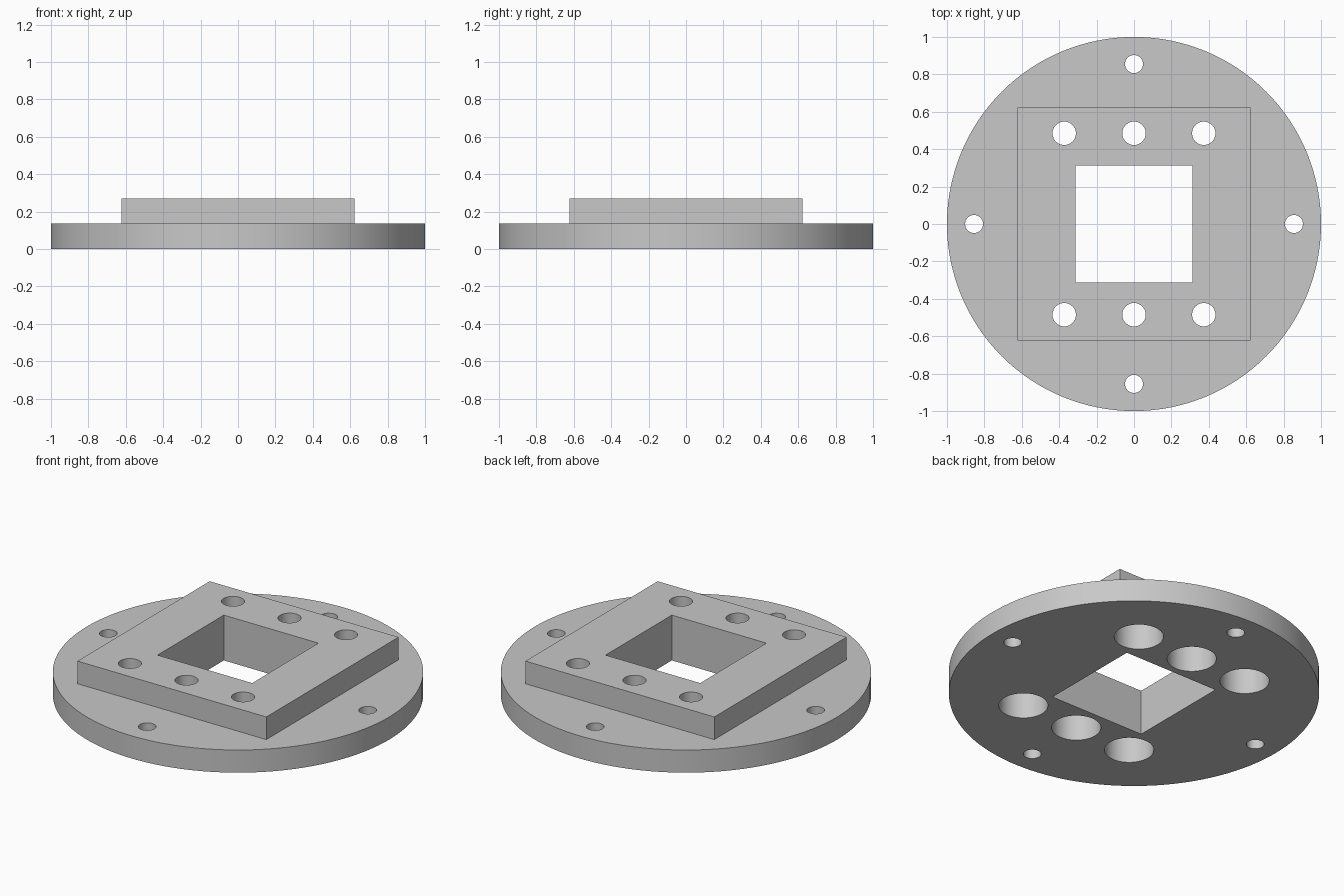
import bpy
import math

cube = bpy.data.objects.get("Cube")
if cube:
    bpy.data.objects.remove(cube, do_unlink=True)

FLANGE_H, TOTAL_H = 0.135, 0.27
BORE_DEPTH = 0.2

grey = bpy.data.materials.new("plain_grey")
grey.use_nodes = True
colour = (0.58, 0.58, 0.58, 1)
grey.diffuse_color = colour
grey.node_tree.nodes["Principled BSDF"].inputs["Base Color"].default_value = colour


def cylinder(name, radius, z0, z1, x=0, y=0, sides=64):
    bpy.ops.mesh.primitive_cylinder_add(
        vertices=sides, radius=radius, depth=z1 - z0, location=(x, y, (z0 + z1) / 2))
    bpy.context.object.name = name
    return bpy.context.object


def block(name, width, z0, z1):
    bpy.ops.mesh.primitive_cube_add(size=1, location=(0, 0, (z0 + z1) / 2))
    obj = bpy.context.object
    obj.name = name
    obj.scale = (width, width, z1 - z0)
    bpy.ops.object.transform_apply(location=False, rotation=False, scale=True)
    return obj


def combine(target, tool, operation):
    mod = target.modifiers.new(tool.name, 'BOOLEAN')
    mod.operation, mod.solver, mod.object = operation, 'EXACT', tool
    bpy.context.view_layer.objects.active = target
    bpy.ops.object.modifier_apply(modifier=mod.name)
    bpy.data.objects.remove(tool, do_unlink=True)


# Round flange with the raised square pad
plate = cylinder("flange_plate", 1, 0, FLANGE_H, sides=128)
plate.data.materials.append(grey)
combine(plate, block("square_pad", 1.245, FLANGE_H / 2, TOTAL_H), 'UNION')

# Square window through the middle
combine(plate, block("window_cutter", 0.624, -0.1, 0.4), 'DIFFERENCE')

# Four small holes around the rim
for i in range(4):
    a = i * math.pi / 2
    combine(plate, cylinder("rim_hole_cutter", 0.048, -0.1, 0.4,
                            0.855 * math.cos(a), 0.855 * math.sin(a)), 'DIFFERENCE')

# Two rows of three bolt holes, counterbored from below
for y in (-0.485, 0.485):
    for x in (-0.373, 0, 0.373):
        combine(plate, cylinder("bolt_hole_cutter", 0.0625, -0.1, 0.4, x, y), 'DIFFERENCE')
        combine(plate, cylinder("counterbore_cutter", 0.133, -0.1, BORE_DEPTH, x, y), 'DIFFERENCE')

# Smooth round walls, sharp rims
plate.data.materials.clear()
plate.data.materials.append(grey)
for face in plate.data.polygons:
    face.material_index = 0
bpy.ops.object.select_all(action='DESELECT')
plate.select_set(True)
bpy.context.view_layer.objects.active = plate
bpy.ops.object.shade_smooth_by_angle(angle=math.radians(30))
